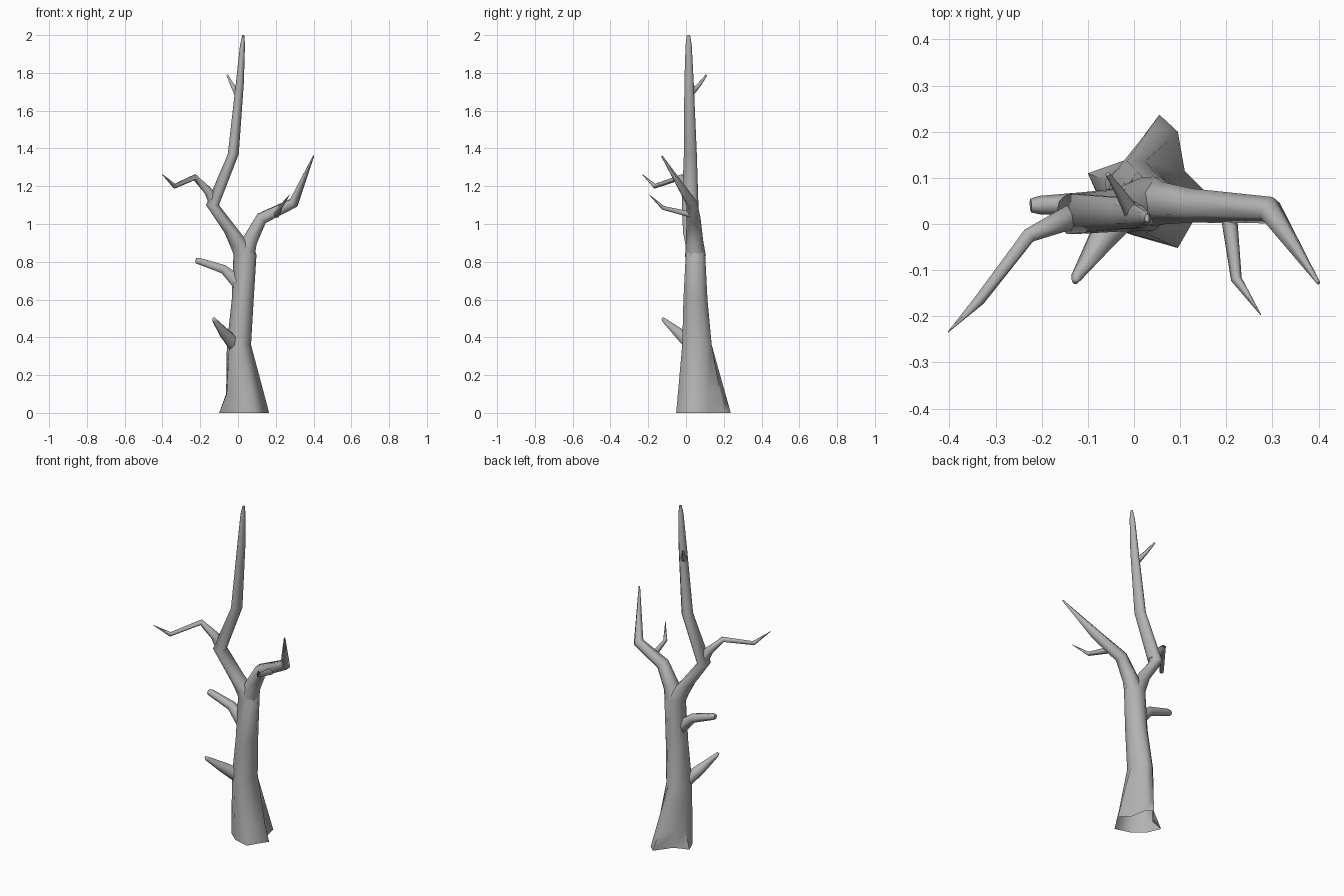
import bpy, bmesh, math
from mathutils import Vector

if "Cube" in bpy.data.objects:
    bpy.data.objects.remove(bpy.data.objects["Cube"])

bark = bpy.data.materials.new("bark")
bark.diffuse_color = (.45, .45, .45, 1)
bark.use_nodes = True
bark.node_tree.nodes["Principled BSDF"].inputs["Base Color"].default_value = bark.diffuse_color


def finish(name, rings, cap_start=True):
    """Skin a list of vertex-position rings into a smooth-shaded object."""
    bm = bmesh.new()
    loops = [[bm.verts.new(p) for p in ring] for ring in rings]
    n = len(loops[0])
    for a, b in zip(loops, loops[1:]):
        for i in range(n):
            j = (i + 1) % n
            bm.faces.new((a[i], a[j], b[j], b[i]))
    bm.faces.new(loops[-1])
    if cap_start:
        bm.faces.new(loops[0][::-1])
    me = bpy.data.meshes.new(name)
    bm.to_mesh(me)
    bm.free()
    me.materials.append(bark)
    ob = bpy.data.objects.new(name, me)
    bpy.context.collection.objects.link(ob)
    bpy.ops.object.select_all(action='DESELECT')
    ob.select_set(True)
    bpy.context.view_layer.objects.active = ob
    bpy.ops.object.shade_smooth_by_angle(angle=math.radians(75))


def branch(name, path, sides=6):
    """Tapered tube through (x, y, z, radius) points with mitred bends."""
    pts = [Vector(p[:3]) for p in path]
    rings = []
    side = None
    for i, p in enumerate(pts):
        d_in = (p - pts[i - 1]).normalized() if i else Vector()
        d_out = (pts[i + 1] - p).normalized() if i < len(pts) - 1 else Vector()
        t = (d_in + d_out).normalized()
        ref = side if side else (Vector((0, 1, 0)) if abs(t.y) < 0.7 else Vector((1, 0, 0)))
        side = (ref - t * ref.dot(t)).normalized()
        up = t.cross(side)
        ring = []
        for k in range(sides):
            a = math.tau * k / sides
            ring.append(p + (side * math.cos(a) + up * math.sin(a)) * path[i][3])
        rings.append(ring)
    finish(name, rings)


# Trunk: irregular root outline, then elliptical sections (x, y, z, rx, ry)
roots = [(.165, .06), (.11, .115), (.095, .20), (.055, .237), (-.015, .14),
         (-.10, .11), (-.065, .03), (0, -.025), (.095, -.052), (.125, 0)]
sections = [(.005, .058, .36, .064, .082), (.025, .05, .60, .058, .067),
            (.037, .05, .84, .061, .054), (.012, .045, .885, .054, .049),
            (-.03, .03, .955, .042, .048), (-.135, .022, 1.10, .034, .046),
            (-.025, .023, 1.37, .029, .036), (.010, .016, 1.75, .021, .026),
            (.024, .014, 1.95, .013, .017), (.028, .013, 2.0, .005, .009)]
n = len(roots)
rings = [[Vector((x + rx * math.cos(math.tau * k / n), y + ry * math.sin(math.tau * k / n), z))
          for k in range(n)] for x, y, z, rx, ry in sections]
base = [Vector((x, y, 0)) for x, y in roots]
low = [b.lerp(r, 0.28) for b, r in zip(base, rings[0])]
for p in low:
    p.x = max(p.x, -.063)
finish("trunk", [base, low] + rings, cap_start=False)

# Limbs and twigs
limbs = {
    "right_limb": [(.04, .05, .83, .055), (.062, .045, .91, .046), (.125, .04, 1.03, .037),
                   (.295, .03, 1.112, .030), (.40, -.128, 1.36, .004)],
    "right_limb_twig": [(.205, .025, 1.05, .018), (.222, -.12, 1.085, .012), (.275, -.197, 1.157, .001)],
    "left_limb": [(-.12, .02, 1.10, .033), (-.155, .008, 1.17, .026), (-.228, -.025, 1.248, .017),
                  (-.335, -.165, 1.20, .013), (-.403, -.234, 1.265, .001)],
    "middle_stub": [(.01, .045, .68, .043), (-.075, .045, .76, .027),
                    (-.205, .041, .803, .020), (-.224, .04, .806, .015)],
    "lower_stub": [(-.025, .02, .37, .040), (-.07, -.035, .42, .031),
                   (-.124, -.115, .49, .013), (-.128, -.125, .502, .007)],
    "top_twig": [(-.004, .025, 1.69, .018), (-.03, .068, 1.735, .011), (-.057, .108, 1.788, .005)],
}
for name, path in limbs.items():
    branch(name, path)
